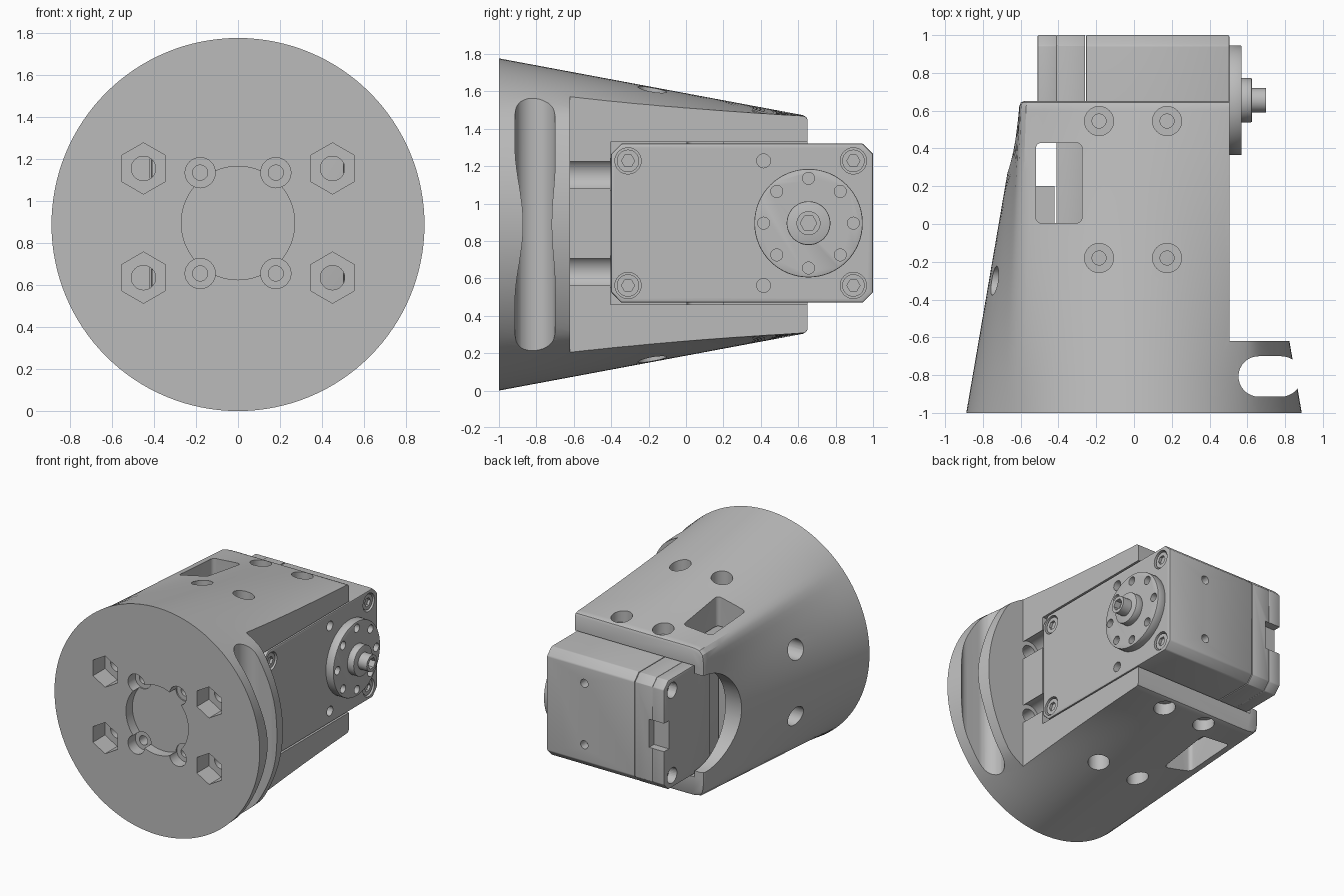
import bpy, bmesh, math
from mathutils import Vector

if "Cube" in bpy.data.objects:
    bpy.data.objects.remove(bpy.data.objects["Cube"])

R, CZ = 0.888, 0.888          # front radius and axis height
FRONT, END = -1.0, 0.65       # length range of the bracket

grey = bpy.data.materials.new("plain_grey")
grey.use_nodes = True
COLOUR = (0.5, 0.5, 0.5, 1)
grey.diffuse_color = COLOUR
grey.node_tree.nodes["Principled BSDF"].inputs["Base Color"].default_value = COLOUR


def make(name, bm):
    bmesh.ops.recalc_face_normals(bm, faces=bm.faces)
    me = bpy.data.meshes.new(name)
    bm.to_mesh(me)
    bm.free()
    me.materials.append(grey)
    ob = bpy.data.objects.new(name, me)
    bpy.context.collection.objects.link(ob)
    return ob


def prism(name, pts, axis, a, b):
    """Extrude a 2D outline along an axis from a to b."""
    place = {"x": lambda p, h: Vector((h, p[0], p[1])),
             "y": lambda p, h: Vector((p[0], h, p[1])),
             "z": lambda p, h: Vector((p[0], p[1], h))}[axis]
    bm = bmesh.new()
    low = [bm.verts.new(place(p, a)) for p in pts]
    high = [bm.verts.new(place(p, b)) for p in pts]
    bm.faces.new(low)
    bm.faces.new(high)
    n = len(pts)
    for i in range(n):
        j = (i + 1) % n
        bm.faces.new((low[i], low[j], high[j], high[i]))
    return make(name, bm)


def ring(u, v, r, n=32, turn=0.0):
    return [(u + r * math.cos(turn + math.tau * i / n),
             v + r * math.sin(turn + math.tau * i / n)) for i in range(n)]


def rect(u0, u1, v0, v1, c=0.0, steps=1):
    """Rectangle with chamfered (one step) or rounded corners."""
    if c == 0:
        return [(u0, v0), (u1, v0), (u1, v1), (u0, v1)]
    pts = []
    corners = [(u1 - c, v1 - c), (u0 + c, v1 - c), (u0 + c, v0 + c), (u1 - c, v0 + c)]
    for k, (u, v) in enumerate(corners):
        for s in range(steps + 1):
            t = (k + s / steps) * math.pi / 2
            pts.append((u + c * math.cos(t), v + c * math.sin(t)))
    return pts


def activate(ob):
    bpy.ops.object.select_all(action='DESELECT')
    ob.select_set(True)
    bpy.context.view_layer.objects.active = ob


def cut(ob, pts, axis, a, b):
    """Subtract a prism from a part and discard the cutter."""
    tool = prism("cutter", pts, axis, a, b)
    mod = ob.modifiers.new("cut", 'BOOLEAN')
    mod.operation, mod.solver, mod.object = 'DIFFERENCE', 'EXACT', tool
    activate(ob)
    bpy.ops.object.modifier_apply(modifier=mod.name)
    bpy.data.objects.remove(tool)


def finish(ob, bevel=0.0):
    activate(ob)
    if bevel:
        mod = ob.modifiers.new("soft_edges", 'BEVEL')
        mod.width, mod.segments, mod.limit_method = bevel, 2, 'ANGLE'
        bpy.ops.object.modifier_apply(modifier=mod.name)
    bpy.ops.object.shade_smooth_by_angle(angle=math.radians(30))


# Bracket: loft from a circle to a rounded rectangle, with a rounded back rim
def section(y, inset=0.0, n=128):
    t = (y - FRONT) / (END - FRONT)
    pts = []
    for i in range(n):
        c, s = math.cos(math.tau * i / n), math.sin(math.tau * i / n)
        box = (abs(c / 0.605) ** 20 + abs(s / 0.58) ** 20) ** (-1 / 20)
        r = R + (box - R) * t - inset
        pts.append(Vector((r * c, y, CZ + r * s)))
    return pts


bm = bmesh.new()
stations = [(FRONT + i * 0.16, 0) for i in range(11)]
stations += [(END - 0.025, 0), (END - 0.008, 0.007), (END, 0.025)]
rings = [[bm.verts.new(p) for p in section(*s)] for s in stations]
for a, b in zip(rings, rings[1:]):
    for i in range(len(a)):
        j = (i + 1) % len(a)
        bm.faces.new((a[i], a[j], b[j], b[i]))
bm.faces.new(rings[0])
bm.faces.new(rings[-1])
bracket = make("bracket", bm)

# Flat side, motor bay, widened rear bay and arched side wall
cut(bracket, rect(0.505, 1.2, -0.62, 1.2), "z", -0.5, 2.5)
cut(bracket, rect(-0.405, 1.2, 0.46, 1.33), "x", -0.42, 0.8)
cut(bracket, rect(0.2, 1.2, 0.46, 1.33), "x", -0.53, 0.3)
cut(bracket, ring(0.65, CZ, 0.38, 64), "x", -1.2, 0.1)

# Cable slot across the flange
slot = [(0.66 + 0.107 * math.cos(t), -0.807 + 0.107 * math.sin(t))
        for t in [math.pi * (0.5 + i / 16) for i in range(17)]]
slot += [(0.78 + 0.107 * math.cos(t), -0.807 + 0.107 * math.sin(t))
         for t in [math.pi * (-0.5 + i / 16) for i in range(17)]]
cut(bracket, slot, "z", -0.5, 2.5)

# Front recess with four bolt holes
cut(bracket, ring(0, CZ + 0.007, 0.27, 64), "y", -1.2, -0.92)
for x in (-0.18, 0.18):
    for dz in (-0.24, 0.24):
        cut(bracket, ring(x, CZ + 0.007 + dz, 0.072), "y", -1.2, -0.91)
        cut(bracket, ring(x, CZ + 0.007 + dz, 0.036), "y", -0.95, -0.6)

# Hex nut pockets, through holes and rear channels
for x in (-0.45, 0.45):
    for dz in (-0.26, 0.26):
        z = CZ + 0.007 + dz
        cut(bracket, ring(x, z, 0.122, 6, math.pi / 2), "y", -1.2, -0.85)
        cut(bracket, ring(x, z, 0.058), "y", -0.9, -0.58)
        cut(bracket, ring(x, z, 0.09), "y", -0.62, -0.38)

# Counterbored holes and windows in the upper and lower arms
for side in (-1, 1):
    def span(near, far):
        return sorted((CZ + side * near, CZ + side * far))
    for x in (-0.185, 0.175):
        for y in (-0.18, 0.545):
            cut(bracket, ring(x, y, 0.077), "z", *span(0.52, 1.2))
            cut(bracket, ring(x, y, 0.037), "z", *span(0.4, 0.6))
    cut(bracket, rect(-0.52, -0.275, 0.005, 0.43, 0.03, 5), "z", *span(0.4, 1.2))
    # Counterbored holes in the closed side wall
    cut(bracket, ring(-0.3, CZ + side * 0.26, 0.077), "x", -1.2, -0.55)
    cut(bracket, ring(-0.3, CZ + side * 0.26, 0.037), "x", -0.6, -0.4)
finish(bracket)

# Motor case: front block, rear block and end cap
outline = rect(-0.4, 1.0, 0.47, 1.32, 0.055)
case = prism("motor_case", outline, "x", -0.255, 0.505)
finish(case, 0.008)
rear = prism("motor_rear_case", outline, "x", -0.41, -0.259)
finish(rear, 0.003)
cap = prism("motor_end_cap", rect(0.43, 1.0, 0.47, 1.32, 0.055), "x", -0.51, -0.409)
finish(cap, 0.006)

MZ = 0.895
for dz in (-0.333, 0.333):
    # Corner screw seats with socket screws, and plain holes on the face
    for y in (-0.31, 0.895):
        cut(case, ring(y, MZ + dz, 0.07), "x", 0.47, 0.7)
        screw = prism("case_screw", ring(y, MZ + dz, 0.06), "x", 0.46, 0.495)
        cut(screw, ring(y, MZ + dz, 0.035, 6), "x", 0.475, 0.6)
        finish(screw)
    cut(case, ring(0.415, MZ + dz, 0.037), "x", 0.42, 0.7)
    cut(cap, ring(0.9, MZ + dz, 0.06), "x", -0.7, -0.44)
for dz in (-0.24, 0.24):
    cut(case, ring(0.18, MZ + dz, 0.032), "y", 0.93, 1.2)
cut(cap, rect(0.94, 1.2, MZ - 0.11, MZ + 0.11), "x", -0.7, -0.2)
cut(rear, rect(0.94, 1.2, MZ - 0.11, MZ + 0.11), "x", -0.7, -0.38)
for part in (case, rear, cap):
    finish(part)

# Output horn with a ring of holes, hub and socket-headed shaft
HY = 0.655
horn = prism("output_horn", ring(HY, MZ, 0.29, 64), "x", 0.5, 0.57)
finish(horn, 0.006)
for i in range(8):
    t = math.tau * i / 8
    cut(horn, ring(HY + 0.24 * math.cos(t), MZ + 0.24 * math.sin(t), 0.032, 24), "x", 0.51, 0.7)
finish(horn)
hub = prism("horn_hub", ring(HY, MZ, 0.117, 48), "x", 0.56, 0.625)
finish(hub, 0.006)
shaft = prism("horn_shaft_screw", ring(HY, MZ, 0.064), "x", 0.6, 0.7)
cut(shaft, ring(HY, MZ, 0.044, 6), "x", 0.65, 0.8)
finish(shaft)
